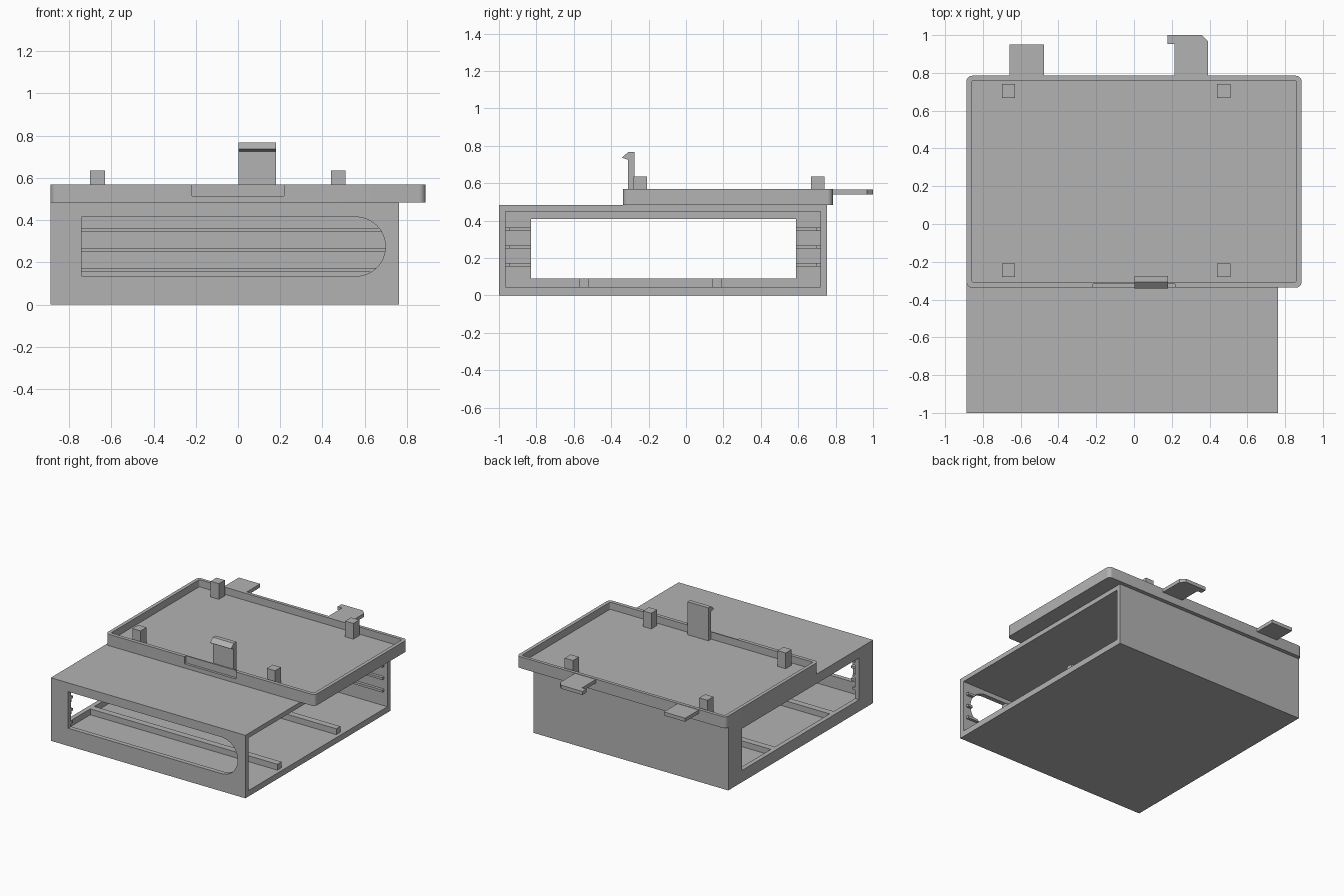
import bpy, bmesh, math
from mathutils import Vector

cube = bpy.data.objects.get("Cube")
if cube:
    bpy.data.objects.remove(cube, do_unlink=True)

grey = bpy.data.materials.new("plain_grey")
grey.use_nodes = True
grey.diffuse_color = (0.45, 0.45, 0.45, 1)
grey.node_tree.nodes["Principled BSDF"].inputs["Base Color"].default_value = grey.diffuse_color


def prism(name, points, axis, lo, hi):
    """Extrude a 2D outline along an axis; points hold the other two axes in order."""
    k = "xyz".index(axis)
    bm = bmesh.new()
    ring = []
    for p in points:
        co = list(p)
        co.insert(k, lo)
        ring.append(bm.verts.new(co))
    face = bm.faces.new(ring)
    new = bmesh.ops.extrude_face_region(bm, geom=[face])["geom"]
    shift = Vector((0, 0, 0))
    shift[k] = hi - lo
    bmesh.ops.translate(bm, vec=shift, verts=[v for v in new if isinstance(v, bmesh.types.BMVert)])
    bmesh.ops.recalc_face_normals(bm, faces=bm.faces)
    mesh = bpy.data.meshes.new(name)
    bm.to_mesh(mesh)
    bm.free()
    mesh.materials.append(grey)
    obj = bpy.data.objects.new(name, mesh)
    bpy.context.collection.objects.link(obj)
    return obj


def box(name, x0, x1, y0, y1, z0, z1):
    return prism(name, [(x0, y0), (x1, y0), (x1, y1), (x0, y1)], "z", z0, z1)


def rounded(x0, x1, y0, y1, r, steps=6):
    pts = []
    corners = [(x1 - r, y1 - r), (x0 + r, y1 - r), (x0 + r, y0 + r), (x1 - r, y0 + r)]
    for i, (cx, cy) in enumerate(corners):
        for s in range(steps + 1):
            a = math.pi / 2 * (i + s / steps)
            pts.append((cx + r * math.cos(a), cy + r * math.sin(a)))
    return pts


def cut(obj, cutter):
    cutter.hide_render = True
    mod = obj.modifiers.new("cut", "BOOLEAN")
    mod.operation, mod.solver, mod.object = "DIFFERENCE", "EXACT", cutter
    bpy.context.view_layer.objects.active = obj
    bpy.ops.object.modifier_apply(modifier=mod.name)


def smooth(obj):
    bpy.ops.object.select_all(action="DESELECT")
    obj.select_set(True)
    bpy.context.view_layer.objects.active = obj
    bpy.ops.object.shade_smooth_by_angle(angle=math.radians(30))


# Main dimensions
LEFT, RIGHT, FRONT, BACK, TOP = -0.887, 0.763, -1.0, 0.755, 0.483
IN_X, IN_F, IN_B, FLOOR, CEIL = -0.852, -0.965, 0.72, 0.045, 0.448

# Housing: a sleeve open on one side
housing = box("housing", LEFT, RIGHT, FRONT, BACK, 0, TOP)
cavity = box("cavity_cutter", IN_X, RIGHT + 0.1, IN_F, IN_B, FLOOR, CEIL)
window = box("window_cutter", LEFT - 0.1, IN_X + 0.06, -0.83, 0.588, 0.09, 0.41)

# Front slot, square at one end and round at the other
r, mid = 0.14, 0.275
outline = [(-0.74, mid + r), (-0.74, mid - r)]
for i in range(25):
    a = -math.pi / 2 + math.pi * i / 24
    outline.append((0.558 + r * math.cos(a), mid + r * math.sin(a)))
slot = prism("slot_cutter", outline, "y", FRONT - 0.1, IN_F + 0.06)
for cutter in (cavity, window, slot):
    cut(housing, cutter)
smooth(housing)

# Guide rails around the inner walls
for i, z in enumerate((0.155, 0.25, 0.345)):
    z1 = z + 0.018
    n = str(i + 1)
    front = box("front_rail_" + n, IN_X, 0.735, IN_F, IN_F + 0.022, z, z1)
    cut(front, slot)
    box("back_rail_" + n, IN_X, 0.735, IN_B - 0.022, IN_B, z, z1)
    box("end_rail_front_" + n, IN_X, IN_X + 0.022, IN_F + 0.022, -0.83, z, z1)
    box("end_rail_back_" + n, IN_X, IN_X + 0.022, 0.588, IN_B - 0.022, z, z1)

# Floor runners
for name, y in (("front", -0.572), ("back", 0.14)):
    box("floor_runner_" + name, IN_X, 0.735, y, y + 0.05, FLOOR, 0.09)

# Tray with a thin rim and a shallow front recess
RIM, BED = 0.57, 0.515
tray = prism("tray", rounded(-0.887, 0.887, -0.337, 0.785, 0.03), "z", TOP, RIM)
recess = prism("tray_cutter", rounded(-0.86, 0.86, -0.309, 0.76, 0.012), "z", BED, RIM + 0.1)
notch = box("notch_cutter", -0.218, 0.217, -0.5, -0.318, BED, RIM + 0.1)
for cutter in (recess, notch):
    cut(tray, cutter)
smooth(tray)

# Corner posts
for xn, x in (("right", -0.7), ("left", 0.44)):
    for yn, y in (("front", -0.28), ("back", 0.668)):
        box(f"post_{yn}_{xn}", x, x + 0.07, y, y + 0.072, BED, 0.635)

# Upright hooked clip
clip = [(-0.275, BED), (-0.275, 0.767), (-0.308, 0.767), (-0.342, 0.738),
        (-0.34, 0.735), (-0.309, 0.725), (-0.309, BED)]
prism("clip", clip, "x", 0.003, 0.18)

# Rear tabs
box("rear_tab", -0.658, -0.477, 0.775, 0.95, 0.54, 0.567)
hook = [(0.215, 0.775), (0.392, 0.775), (0.392, 0.967), (0.358, 1.0),
        (0.178, 1.0), (0.178, 0.953), (0.215, 0.953)]
prism("rear_hook_tab", hook, "z", 0.54, 0.567)

# Remove the cutters
for cutter in (cavity, window, slot, recess, notch):
    bpy.data.objects.remove(cutter, do_unlink=True)
